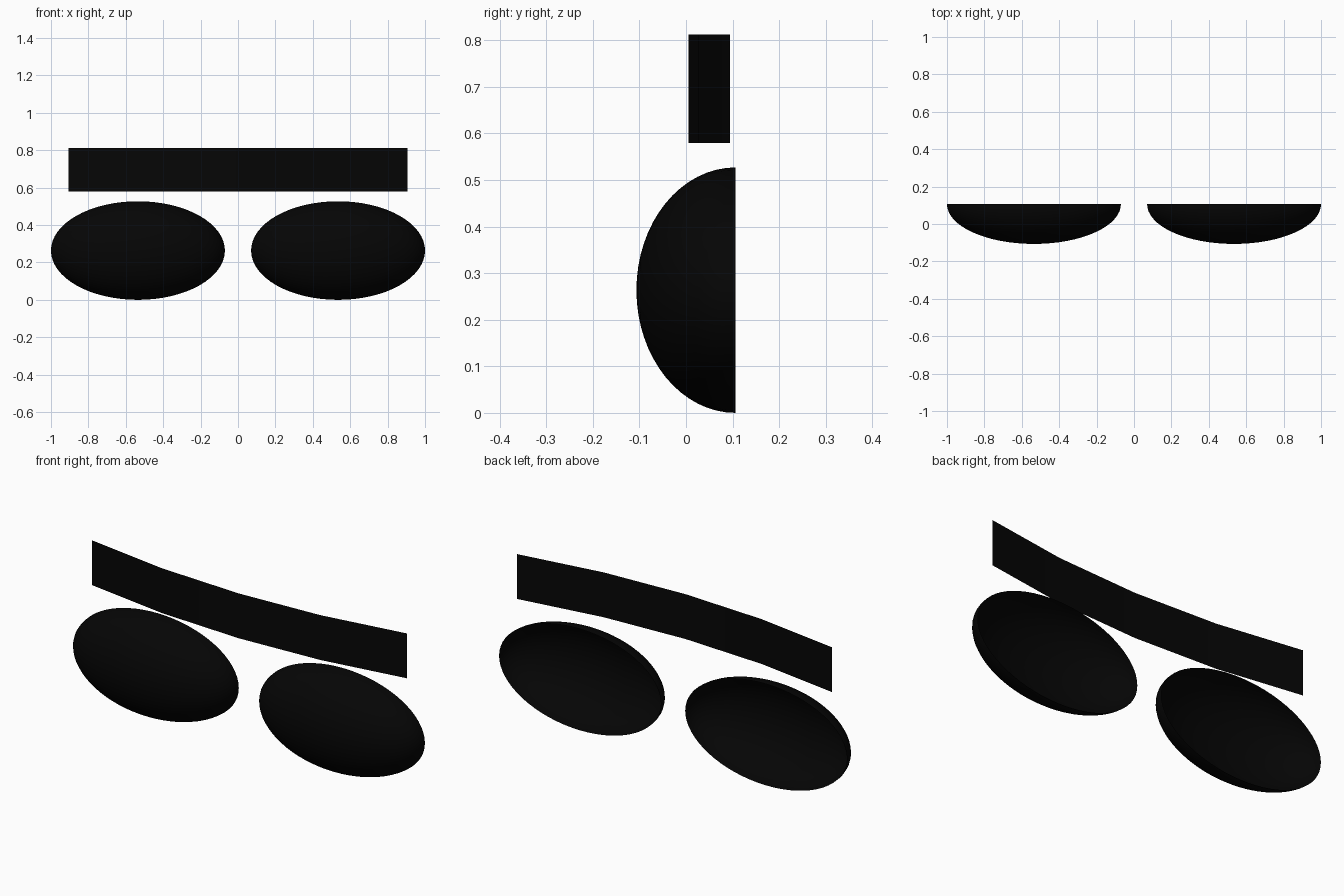
import bpy
import bmesh
from math import radians, sin, cos, asin
from mathutils import Matrix, Vector

cube = bpy.data.objects.get("Cube")
if cube:
    bpy.data.objects.remove(cube, do_unlink=True)

black = bpy.data.materials.new("near_black")
black.use_nodes = True
colour = (0.0016, 0.0016, 0.0016, 1)
black.diffuse_color = colour
black.node_tree.nodes["Principled BSDF"].inputs["Base Color"].default_value = colour


def add_object(name, bm):
    mesh = bpy.data.meshes.new(name)
    bm.to_mesh(mesh)
    bm.free()
    mesh.materials.append(black)
    obj = bpy.data.objects.new(name, mesh)
    bpy.context.collection.objects.link(obj)
    bpy.ops.object.select_all(action='DESELECT')
    obj.select_set(True)
    bpy.context.view_layer.objects.active = obj
    bpy.ops.object.shade_smooth_by_angle(angle=radians(40))


# Hollow oval shell, open at the back and bulging to the front
def add_shell(name, x):
    bm = bmesh.new()
    bmesh.ops.create_uvsphere(bm, u_segments=64, v_segments=32, radius=1,
                              matrix=Matrix.Rotation(radians(90), 4, 'X'))
    behind = [v for v in bm.verts if v.co.y > 0.001]
    bmesh.ops.delete(bm, geom=behind, context='VERTS')
    bmesh.ops.scale(bm, vec=Vector((0.465, 0.213, 0.2635)), verts=bm.verts)
    bmesh.ops.translate(bm, vec=Vector((x, 0.1065, 0.2635)), verts=bm.verts)
    add_object(name, bm)


add_shell("left_shell", 0.535)
add_shell("right_shell", -0.535)

# Thin upright band, bowed gently towards the front
half_width, bow, segments = 0.905, 0.089, 4
radius = (half_width ** 2 + bow ** 2) / (2 * bow)
spread = asin(half_width / radius)
bm = bmesh.new()
columns = []
for i in range(segments + 1):
    a = spread * (2 * i / segments - 1)
    x, y = radius * sin(a), 0.005 + radius * (1 - cos(a))
    columns.append([bm.verts.new((x, y, z)) for z in (0.579, 0.812)])
for (a, b), (c, d) in zip(columns, columns[1:]):
    bm.faces.new((a, c, d, b))
add_object("upper_band", bm)
